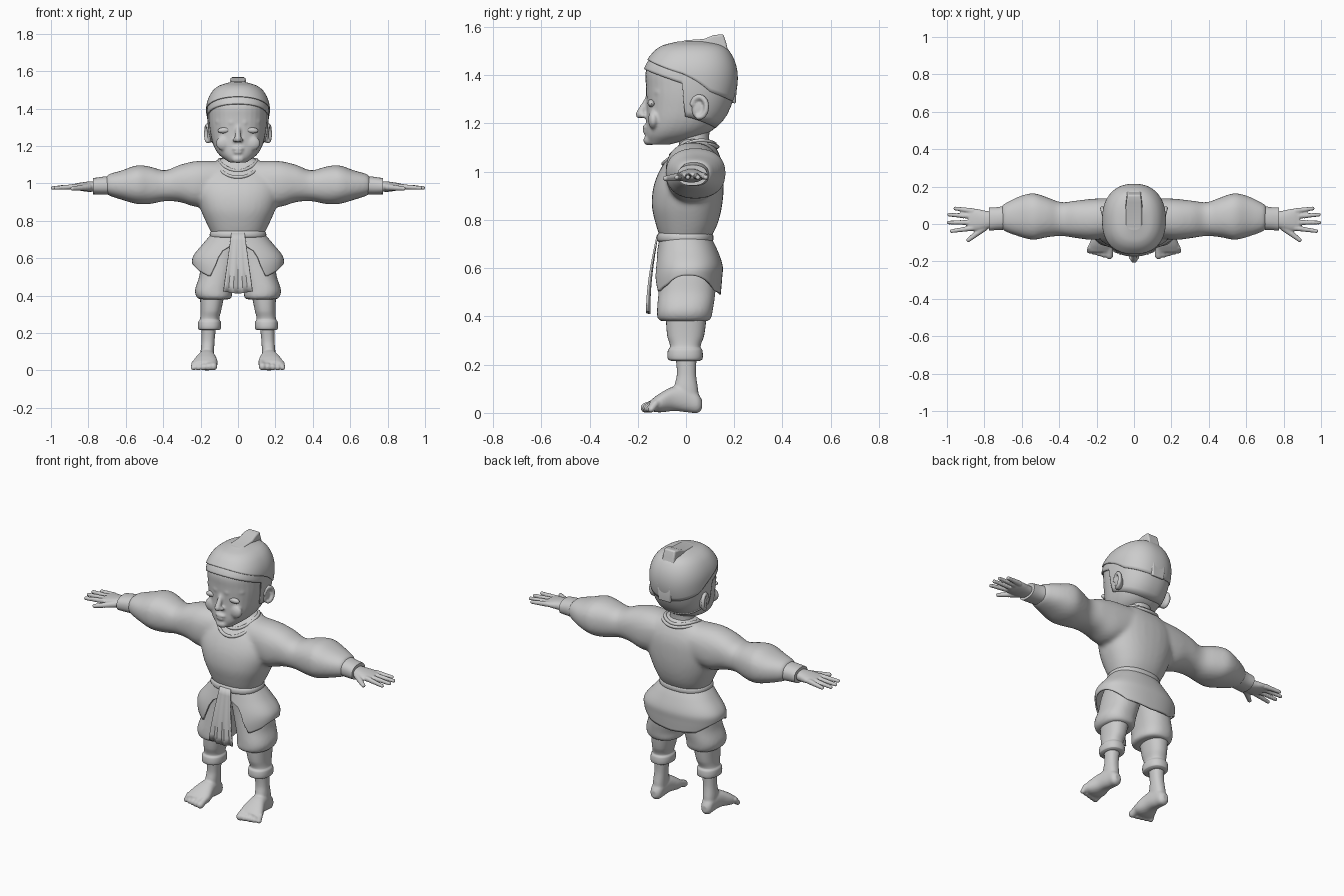
import bpy, bmesh, math
from mathutils import Vector, Matrix

if "Cube" in bpy.data.objects:
    bpy.data.objects.remove(bpy.data.objects["Cube"])

clay = bpy.data.materials.new("clay_grey")
clay.use_nodes = True
GREY = (0.6, 0.6, 0.6, 1)
clay.diffuse_color = GREY
clay.node_tree.nodes["Principled BSDF"].inputs["Base Color"].default_value = GREY


def sample(keys, t):
    """Smooth section (a_min, a_max, b_min, b_max) at position t."""
    last = len(keys) - 1
    t = min(max(t, keys[0][0]), keys[-1][0])
    i = next(k for k in range(last) if t <= keys[k + 1][0])
    p, q = keys[i], keys[i + 1]
    h = q[0] - p[0]
    u = (t - p[0]) / h

    def slope(k, c):
        lo, hi = keys[max(k - 1, 0)], keys[min(k + 1, last)]
        return (hi[c] - lo[c]) / (hi[0] - lo[0])
    return [(2*u**3 - 3*u**2 + 1) * p[c] + (3*u**2 - 2*u**3) * q[c]
            + h * ((u**3 - 2*u**2 + u) * slope(i, c) + (u**3 - u**2) * slope(i + 1, c))
            for c in range(1, 5)]


def section_point(sec, ang, power=2.3):
    def f(v):
        return math.copysign(abs(v) ** (2 / power), v)
    a0, a1, b0, b1 = sec
    return ((a0 + a1) / 2 + (a1 - a0) / 2 * f(math.cos(ang)),
            (b0 + b1) / 2 + (b1 - b0) / 2 * f(math.sin(ang)))


def skin(bm, rings, closed=True):
    n = len(rings[0])
    for r, s in zip(rings, rings[1:]):
        for j in range(n if closed else n - 1):
            k = (j + 1) % n
            bm.faces.new((r[j], r[k], s[k], s[j]))


def sweep(bm, keys, axis="z", n=32, steps=5, power=2.3):
    """Closed body through sections spaced along one axis."""
    order = {"x": lambda a, b, t: (t, a, b), "y": lambda a, b, t: (a, t, b),
             "z": lambda a, b, t: (a, b, t)}[axis]
    ts = [p[0] + (q[0] - p[0]) * s / steps for p, q in zip(keys, keys[1:]) for s in range(steps)]
    rings = []
    for t in ts + [keys[-1][0]]:
        sec = sample(keys, t)
        rings.append([bm.verts.new(order(*section_point(sec, math.tau * j / n, power), t))
                      for j in range(n)])
    skin(bm, rings)
    bm.faces.new(rings[0])
    bm.faces.new(rings[-1])


def blob(bm, pos, radii, rot=0):
    m = Matrix.Translation(pos) @ Matrix.Rotation(rot, 4, "Y") @ Matrix.Diagonal((*radii, 1))
    bmesh.ops.create_uvsphere(bm, u_segments=16, v_segments=10, radius=1, matrix=m)


def limb(bm, p, q, r0, r1, count=9):
    for i in range(count):
        f = i / (count - 1)
        blob(bm, Vector(p).lerp(Vector(q), f), [r0 + (r1 - r0) * f] * 3)


def shell(bm, keys, hem, n=96, rows=20, dome=False):
    """Open skin hanging from the last section down to hem(angle)."""
    top = keys[-1][0]
    rings = []
    for k in range(rows + 1):
        f = math.sin(k / rows * math.pi / 2) if dome else k / rows
        ring = []
        for j in range(n):
            ang = math.tau * j / n
            z = hem(ang) + (top - hem(ang)) * f
            ring.append(bm.verts.new((*section_point(sample(keys, z), ang), z)))
        rings.append(ring)
    skin(bm, rings)
    if dome:
        bm.faces.new(rings[-1])


def ramp(x, pts):
    for (x0, y0), (x1, y1) in zip(pts, pts[1:]):
        if x <= x1:
            return y0 + (y1 - y0) * (x - x0) / (x1 - x0)
    return pts[-1][1]


def part(name, bm, mirror=False, voxel=0, smooth=4, thick=0, angle=40):
    bmesh.ops.recalc_face_normals(bm, faces=bm.faces)
    me = bpy.data.meshes.new(name)
    bm.to_mesh(me)
    bm.free()
    ob = bpy.data.objects.new(name, me)
    bpy.context.collection.objects.link(ob)
    me.materials.append(clay)
    bpy.ops.object.select_all(action="DESELECT")
    ob.select_set(True)
    bpy.context.view_layer.objects.active = ob
    bpy.ops.object.shade_smooth_by_angle(angle=math.radians(angle))
    if mirror:
        ob.modifiers.new("mirror", "MIRROR").use_mirror_merge = False
    if thick:
        ob.modifiers.new("thickness", "SOLIDIFY").thickness = thick
    if voxel:
        rm = ob.modifiers.new("blend", "REMESH")
        rm.mode, rm.voxel_size, rm.use_smooth_shade = "VOXEL", voxel, True
        sm = ob.modifiers.new("soften", "SMOOTH")
        sm.factor, sm.iterations = 0.5, smooth
    return ob


def sym(rows):
    return [(z, -w, w, f, b) for z, w, f, b in rows]


# Tunic: torso and puffed sleeves blended together
bm = bmesh.new()
sweep(bm, sym([(.72, .135, -.105, .1), (.78, .165, -.125, .13), (.86, .2, -.142, .15),
               (.95, .225, -.132, .157), (1.03, .22, -.095, .152), (1.09, .17, -.045, .13),
               (1.135, .085, -.015, .1)]))
for s in (1, -1):
    arm = [(.1, -.07, .14, .9, 1.12), (.22, -.085, .135, .875, 1.12), (.31, -.075, .125, .9, 1.1),
           (.39, -.064, .117, .905, 1.07), (.47, -.072, .145, .89, 1.09), (.54, -.085, .165, .89, 1.097),
           (.62, -.065, .145, .912, 1.07), (.69, -.04, .11, .935, 1.05), (.705, -.03, .1, .945, 1.04)]
    sweep(bm, [(s * k[0], *k[1:]) for k in arm][::s], "x")
part("tunic", bm, voxel=.011, smooth=8)

# Wrist cuffs
bm = bmesh.new()
sweep(bm, [(.68, -.03, .1, .94, 1.04), (.73, -.032, .09, .94, 1.035), (.775, -.036, .088, .942, 1.028)],
      "x")
part("wrist_cuff", bm, mirror=True)

# Hands with four fingers and a thumb
bm = bmesh.new()
sweep(bm, [(.75, -.015, .065, .958, 1.012), (.8, -.03, .072, .955, 1.01), (.85, -.038, .082, .962, 1.003),
           (.885, -.03, .075, .97, .995)], "x")
for base, tip, y in ((.07, .955, .083), (.04, .988, .05), (.008, .99, .008), (-.022, .975, -.038)):
    limb(bm, (.865, base, .983), (tip, y, .976), .0155, .011)
limb(bm, (.8, -.02, .98), (.885, -.085, .972), .019, .012)
part("hand", bm, mirror=True, voxel=.005, smooth=3)

# Layered collar
for i, (drop, rad) in enumerate(((0, .1), (.035, .112))):
    cu = bpy.data.curves.new("collar", "CURVE")
    cu.dimensions, cu.bevel_depth, cu.bevel_resolution = "3D", .009, 3
    sp = cu.splines.new("BEZIER")
    pts = [(0, -.062 - drop * .9, 1.068 - drop), (rad, .035, 1.125 - drop / 2),
           (0, .118 + drop / 3, 1.115 - drop / 3), (-rad, .035, 1.125 - drop / 2)]
    sp.bezier_points.add(3)
    sp.use_cyclic_u = True
    for bp, co in zip(sp.bezier_points, pts):
        bp.co, bp.handle_left_type, bp.handle_right_type = co, "AUTO", "AUTO"
    cu.materials.append(clay)
    bpy.context.collection.objects.link(bpy.data.objects.new("collar_%d" % i, cu))

# Neck
bm = bmesh.new()
sweep(bm, sym([(1.06, .085, -.03, .11), (1.13, .068, -.03, .095), (1.24, .07, -.04, .11)]))
part("neck", bm)

# Head with nose, lips, chin, cheeks and brow
HEAD = [(1.112, .045, -.155, -.07), (1.15, .098, -.166, .07), (1.2, .13, -.165, .14),
        (1.27, .148, -.163, .18), (1.35, .157, -.166, .2), (1.42, .154, -.166, .198),
        (1.48, .128, -.13, .175), (1.515, .088, -.085, .14), (1.532, .035, -.02, .08)]
bm = bmesh.new()
sweep(bm, sym(HEAD))
limb(bm, (0, -.16, 1.3), (0, -.192, 1.237), .012, .018)
blob(bm, (0, -.155, 1.13), (.035, .022, .022))
blob(bm, (0, -.166, 1.185), (.032, .016, .009))
blob(bm, (0, -.164, 1.166), (.026, .017, .009))
for s in (1, -1):
    blob(bm, (s * .018, -.178, 1.232), (.012, .014, .011))
    blob(bm, (s * .075, -.135, 1.215), (.045, .022, .04))
    limb(bm, (s * .035, -.155, 1.325), (s * .11, -.118, 1.33), .012, .009)
part("head", bm, voxel=.007, smooth=4)

# Eyes
bm = bmesh.new()
blob(bm, (.073, -.143, 1.284), (.036, .016, .016), .08)
part("eye", bm, mirror=True)

# Ears: rim, lobe and inner bowl
bm = bmesh.new()
for k in range(15):
    a = math.pi * (-.55 + 1.45 * k / 14)
    blob(bm, (.163 + .008 * math.cos(a), .055 + .03 * math.cos(a), 1.268 + .042 * math.sin(a)), [.012] * 3)
blob(bm, (.148, .052, 1.262), (.017, .03, .045))
part("ear", bm, mirror=True, voxel=.006, smooth=2)

# Helmet skin and raised crown plate
def cap(grow):
    return sym([(z + grow * .6, w + grow, f - grow, b + grow) for z, w, f, b in HEAD])


def helmet_hem(a):
    return ramp(math.sin(a), [(-1, 1.425), (-.12, 1.365), (-.04, 1.23), (1, 1.18)])


bm = bmesh.new()
shell(bm, cap(.008), helmet_hem, dome=True)
part("helmet", bm, thick=.008)
bm = bmesh.new()
shell(bm, cap(.013), lambda a: ramp(math.sin(a), [(-1, 1.465), (-.1, 1.405), (.4, 1.33), (1, 1.29)]), dome=True)
part("crown_plate", bm, thick=.006)

# Crest ridge rising to a horn at the back
outline = [(-.17, 1.44, .03), (-.095, 1.52, .04), (0, 1.545, .042), (.075, 1.55, .042), (.115, 1.566, .04),
           (.155, 1.57, .036), (.168, 1.53, .036), (.185, 1.44, .045), (.212, 1.38, .045), (.206, 1.28, .04)]
bm = bmesh.new()
rings = []
for y, z, w in outline:
    core = Vector((0, .03, 1.36))
    inner = core.lerp(Vector((0, y, z)), .65)
    rings.append([bm.verts.new(c) for c in ((-w * 1.25, inner.y, inner.z), (-w, y, z),
                                            (w, y, z), (w * 1.25, inner.y, inner.z))])
skin(bm, rings)
bm.faces.new(rings[0])
bm.faces.new(rings[-1])
crest = part("helmet_crest", bm)
bev = crest.modifiers.new("round", "BEVEL")
bev.width, bev.segments = .008, 3

# Belt
bm = bmesh.new()
sweep(bm, sym([(.708, .142, -.112, .105), (.716, .15, -.12, .113), (.735, .15, -.12, .113),
               (.748, .14, -.112, .105)]))
part("belt", bm)

# Skirt, open in front, with a pointed hem on each side
def skirt_hem(a):
    s = abs(math.cos(a))
    if math.sin(a) < 0:
        return ramp(s, [(0, .69), (.33, .64), (.45, .56), (.62, .5), (.85, .53), (1, .57)])
    return ramp(s, [(0, .49), (.6, .505), (1, .57)])


bm = bmesh.new()
shell(bm, sym([(.48, .222, -.143, .143), (.56, .243, -.14, .15), (.61, .24, -.132, .152),
               (.68, .185, -.118, .128), (.735, .138, -.108, .1)]), skirt_hem)
part("skirt", bm, thick=.008)

# Hanging front panel with soft folds
bm = bmesh.new()
rows = []
for k in range(9):
    f = k / 8
    w = .035 + .042 * f
    rows.append([bm.verts.new((w * u / 6, -.122 - .038 * math.sin(f * 1.6) + .006 * f * math.cos(u * 1.6),
                               .735 - .325 * f + .012 * f * abs(u) / 6)) for u in range(-6, 7)])
skin(bm, rows, closed=False)
part("front_panel", bm, thick=.007)

# Puffed shorts
bm = bmesh.new()
sweep(bm, [(.38, .045, .205, -.105, .092), (.392, .033, .222, -.118, .104), (.43, .032, .23, -.12, .112),
           (.5, .018, .208, -.114, .122), (.6, -.01, .19, -.105, .125), (.72, -.02, .13, -.1, .095)])
part("shorts", bm, mirror=True, voxel=.009, smooth=4)

# Trouser legs with rolled cuffs
bm = bmesh.new()
sweep(bm, [(.215, .105, .2, -.06, .055), (.222, .093, .212, -.075, .068), (.26, .092, .212, -.075, .068),
           (.275, .1, .203, -.066, .06), (.32, .09, .2, -.078, .075), (.42, .07, .205, -.085, .088)])
part("trouser_leg", bm, mirror=True)

# Bare feet with five toes
bm = bmesh.new()
sweep(bm, [(.05, .13, .2, -.045, .055), (.1, .128, .2, -.05, .05), (.16, .125, .195, -.038, .042),
           (.25, .115, .195, -.045, .045)])
sweep(bm, [(-.15, .115, .24, .008, .05), (-.11, .108, .24, .002, .08), (-.05, .12, .215, .008, .11),
           (.01, .128, .203, .002, .11), (.05, .135, .198, 0, .08), (.066, .15, .185, .015, .055)], "y")
for i in range(5):
    x, r = .128 + .027 * i, .021 - .0016 * i
    limb(bm, (x, -.125, .04), (x + .003, -.168 + .006 * i, r), r * .9, r)
part("foot", bm, mirror=True, voxel=.006, smooth=4)
